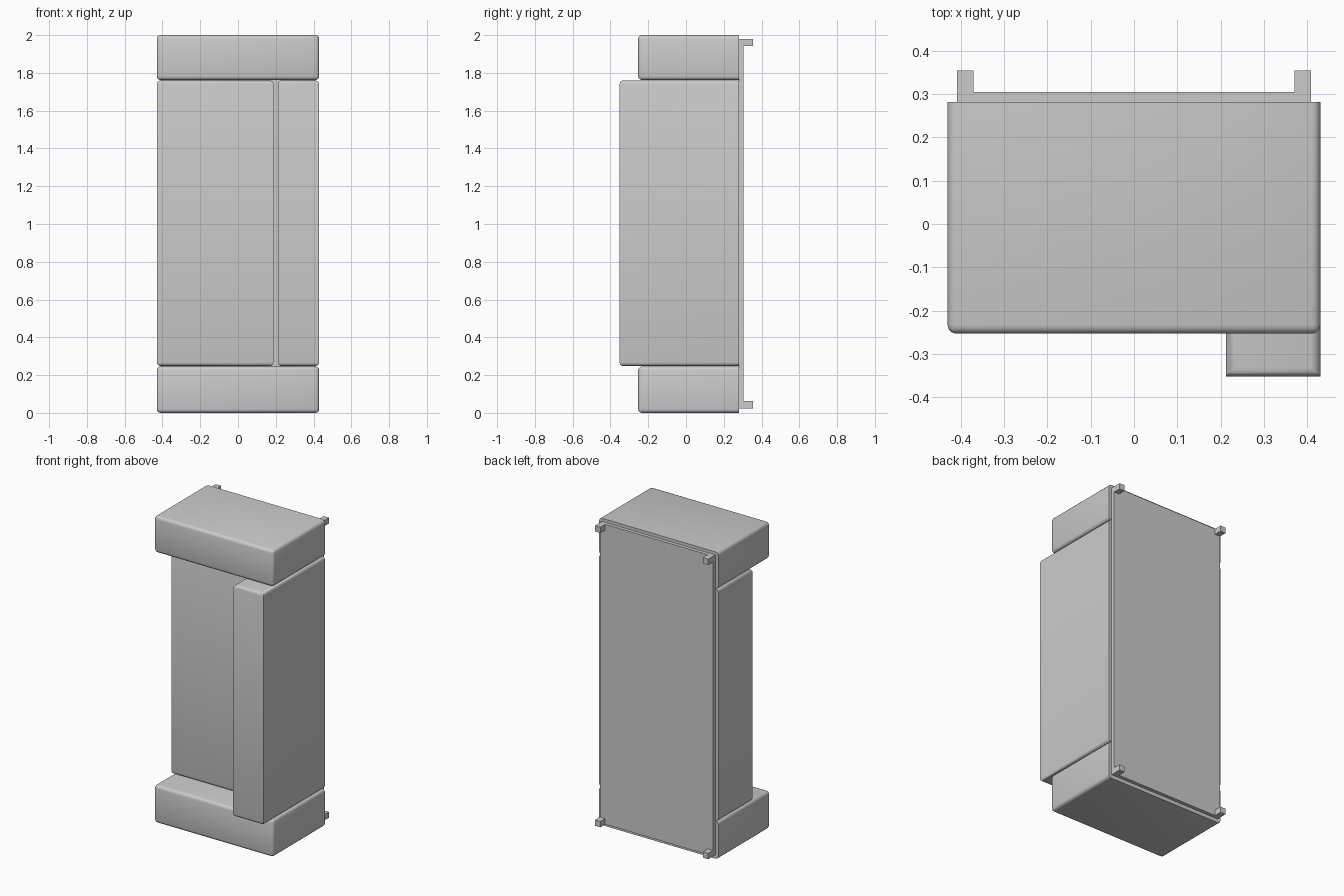
import bpy, bmesh, math

if "Cube" in bpy.data.objects:
    bpy.data.objects.remove(bpy.data.objects["Cube"])


def box(name, x0, x1, y0, y1, z0, z1, radius=0.0, pick=None):
    """Box from its limits; edges chosen by pick(midpoint side test) are rounded."""
    bm = bmesh.new()
    bmesh.ops.create_cube(bm, size=1)
    for v in bm.verts:
        v.co = (x1 if v.co.x > 0 else x0,
                y1 if v.co.y > 0 else y0,
                z1 if v.co.z > 0 else z0)
    if radius:
        edges = [e for e in bm.edges if pick(e, y1)]
        bmesh.ops.bevel(bm, geom=edges, offset=radius, segments=3,
                        profile=0.5, affect='EDGES')
    bmesh.ops.recalc_face_normals(bm, faces=bm.faces)
    mesh = bpy.data.meshes.new(name)
    bm.to_mesh(mesh)
    bm.free()
    ob = bpy.data.objects.new(name, mesh)
    bpy.context.collection.objects.link(ob)
    if radius:
        bpy.context.view_layer.objects.active = ob
        ob.select_set(True)
        bpy.ops.object.shade_smooth_by_angle(angle=math.radians(50))
        ob.select_set(False)
    return ob


def not_back(e, back):
    # every edge except the four around the back face
    return not all(abs(v.co.y - back) < 1e-5 for v in e.verts)


def ends_only(e, back):
    # top and bottom edges, leaving uprights and back edges sharp
    a, b = (v.co for v in e.verts)
    return not_back(e, back) and abs(a.z - b.z) < 1e-5


BACK = 0.281

# Top and bottom housings
box("top_housing", -0.43, 0.43, -0.253, BACK, 1.762, 2.0, 0.02, not_back)
box("base_housing", -0.43, 0.43, -0.253, BACK, 0.0, 0.246, 0.02, not_back)

# Recessed front panel block and projecting side column
box("recessed_panel", -0.43, 0.188, -0.072, BACK, 0.248, 1.76, 0.02, ends_only)
box("side_column", 0.212, 0.43, -0.352, BACK, 0.248, 1.76, 0.02, ends_only)

# Back plate with four corner spacers
box("back_plate", -0.408, 0.408, BACK - 0.001, 0.304, 0.024, 1.98)
for sx, side in ((-1, "left"), (1, "right")):
    for z, level in ((0.024, "lower"), (1.942, "upper")):
        x = sorted((sx * 0.37, sx * 0.408))
        box(f"{level}_{side}_spacer", x[0], x[1], 0.303, 0.354, z, z + 0.038)
